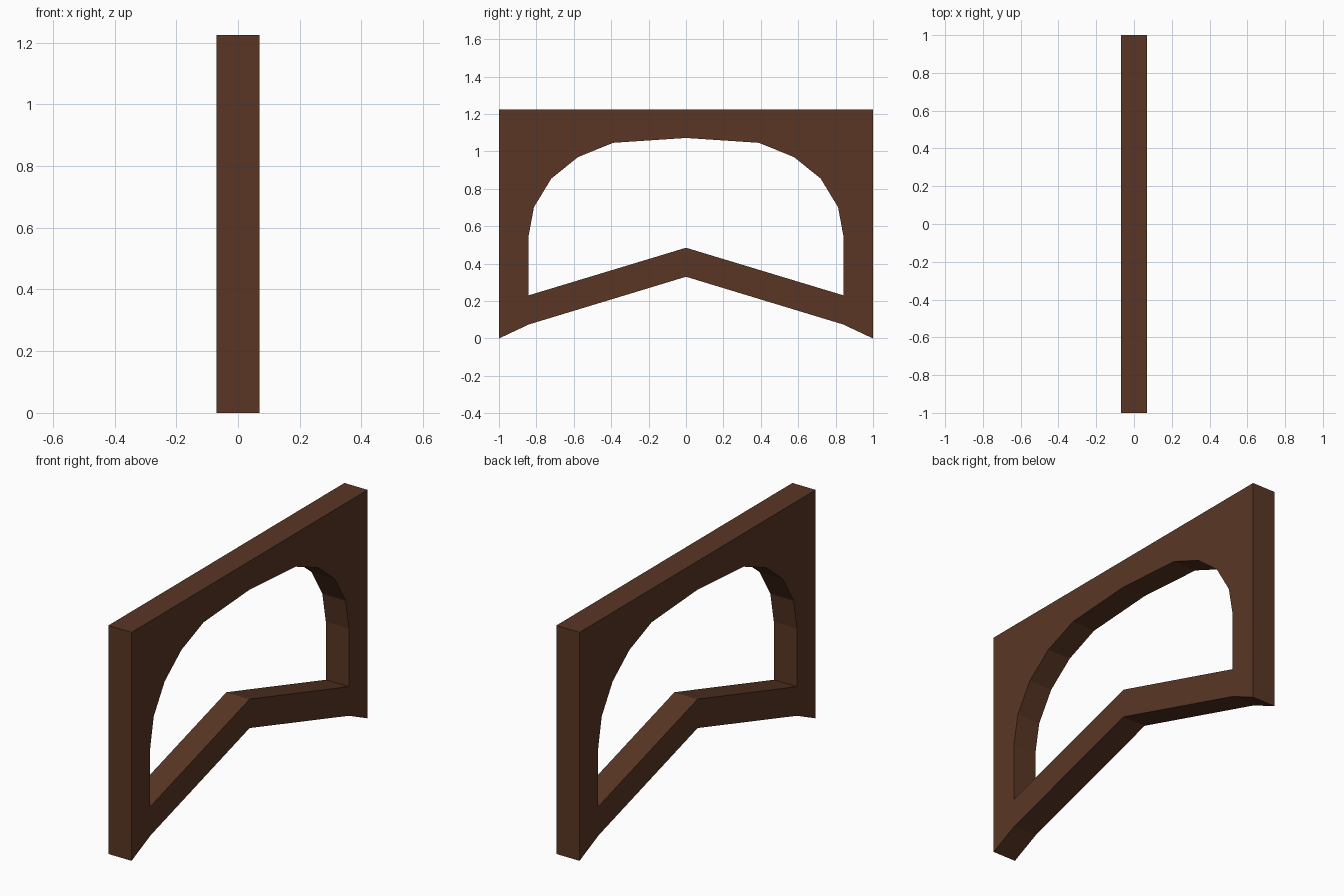
import bpy, bmesh
from mathutils import Vector

if "Cube" in bpy.data.objects:
    bpy.data.objects.remove(bpy.data.objects["Cube"])

HALF_DEPTH = 0.069

# Half profiles as (y, z), running from the bottom centre to the top
OUTER = [(0, 0.33), (0.84, 0.075), (1, 0), (1, 1.225)]
INNER = [(0, 0.485), (0.843, 0.23), (0.843, 0.54), (0.813, 0.702),
         (0.72, 0.855), (0.577, 0.97), (0.39, 1.046), (0, 1.072)]


def mirrored(half):
    """Close a half profile by mirroring it across y = 0."""
    return half + [(-y, z) for y, z in reversed(half) if y > 0]


def add_loop(bm, points):
    verts = [bm.verts.new((-HALF_DEPTH, y, z)) for y, z in points]
    return [bm.edges.new((a, b)) for a, b in zip(verts, verts[1:] + verts[:1])]


wood = bpy.data.materials.new("dark brown wood")
wood.diffuse_color = (0.100, 0.037, 0.018, 1)
wood.use_nodes = True
wood.node_tree.nodes["Principled BSDF"].inputs["Base Color"].default_value = wood.diffuse_color

# Flat plate with the arched opening, extruded through its thickness
bm = bmesh.new()
edges = add_loop(bm, mirrored(OUTER)) + add_loop(bm, mirrored(INNER))
bmesh.ops.triangle_fill(bm, edges=edges, use_beauty=True, normal=Vector((1, 0, 0)))
ext = bmesh.ops.extrude_face_region(bm, geom=bm.faces[:])
bmesh.ops.translate(bm, vec=(2 * HALF_DEPTH, 0, 0),
                    verts=[g for g in ext["geom"] if isinstance(g, bmesh.types.BMVert)])
bmesh.ops.recalc_face_normals(bm, faces=bm.faces[:])

mesh = bpy.data.meshes.new("arched_frame")
bm.to_mesh(mesh)
bm.free()
mesh.materials.append(wood)
bpy.context.collection.objects.link(bpy.data.objects.new("arched_frame", mesh))
